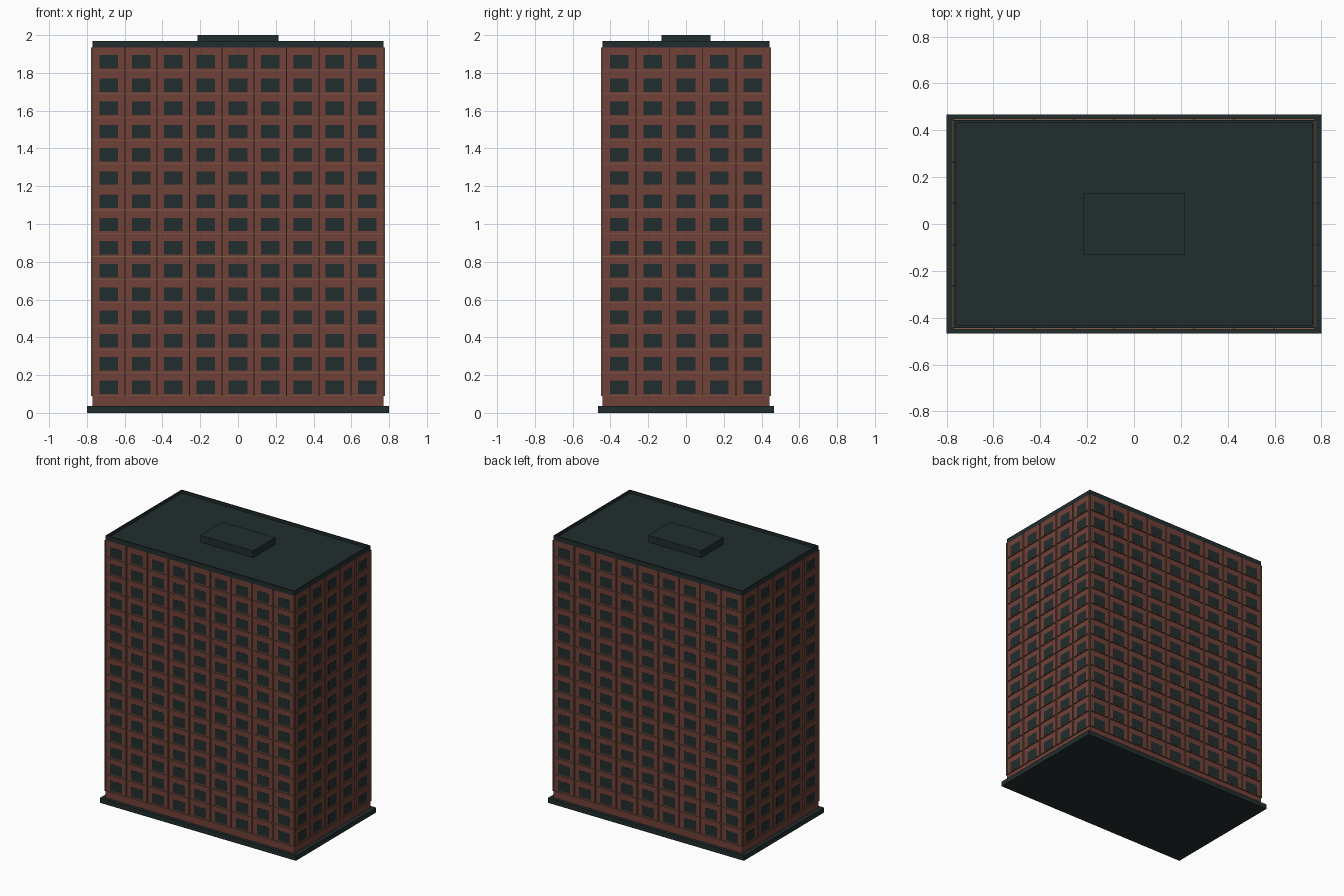
import bpy, bmesh
from mathutils import Matrix, Vector

if "Cube" in bpy.data.objects:
    bpy.data.objects.remove(bpy.data.objects["Cube"])


def material(name, rgb):
    m = bpy.data.materials.new(name)
    m.diffuse_color = (*rgb, 1)
    m.use_nodes = True
    m.node_tree.nodes["Principled BSDF"].inputs["Base Color"].default_value = m.diffuse_color
    return m


DARK = material("dark slate", (0.016, 0.027, 0.027))
BRICK = material("red brick", (0.165, 0.052, 0.041))
TAN = material("tan trim", (0.20, 0.12, 0.065))

HX, HY = 0.77, 0.443            # half size of the tower
Z0, FLOOR, FLOORS = 0.09, 0.123, 15


def boxes(name, mat, spans):
    """One object made of boxes, each given as (low corner, high corner)."""
    bm = bmesh.new()
    for lo, hi in spans:
        lo, hi = Vector(lo), Vector(hi)
        size = hi - lo
        bmesh.ops.create_cube(bm, size=1, matrix=Matrix.Translation((lo + hi) / 2)
                              @ Matrix.Diagonal((*size, 1)))
    mesh = bpy.data.meshes.new(name)
    bm.to_mesh(mesh)
    bm.free()
    mesh.materials.append(mat)
    ob = bpy.data.objects.new(name, mesh)
    bpy.context.collection.objects.link(ob)
    return ob


def on_wall(axis, side, a0, a1, z0, z1, depth):
    """Box standing out from a wall; axis is the wall's running direction."""
    half = HY if axis == 0 else HX
    d0, d1 = sorted((side * (half - 0.002), side * (half + depth)))
    if axis == 0:
        return (a0, d0, z0), (a1, d1, z1)
    return (d0, a0, z0), (d1, a1, z1)


# Ground slab, brick tower
boxes("ground_slab", DARK, [((-0.80, -0.467, 0), (0.80, 0.467, 0.036))])
boxes("tower", BRICK, [((-HX, -HY, 0.036), (HX, HY, 1.935))])

# Roof deck with a raised rim, and the low rooftop plant room
boxes("roof_deck", DARK, [((-HX, -HY, 1.935), (HX, HY, 1.95))])
t = 0.01
boxes("roof_rim", DARK,
      [((-HX, s * HY - (t if s > 0 else 0), 1.95), (HX, s * HY + (t if s < 0 else 0), 1.97))
       for s in (-1, 1)] +
      [((s * HX - (t if s > 0 else 0), -HY + t, 1.95), (s * HX + (t if s < 0 else 0), HY - t, 1.97))
       for s in (-1, 1)])
boxes("plant_room", DARK, [((-0.215, -0.13, 1.95), (0.215, 0.13, 2.0))])

# Windows and thin trim on all four walls
windows, ribs, ledges = [], [], []
for axis, half, bays in ((0, HX, 9), (1, HY, 5)):
    step = 2 * half / bays
    for side in (-1, 1):
        for i in range(bays + 1):
            a = -half + i * step
            ribs.append(on_wall(axis, side, a - 0.0025, a + 0.0025, Z0, 1.935, 0.008))
        for f in range(FLOORS):
            z = Z0 + f * FLOOR
            ledges.append(on_wall(axis, side, -half, half, z - 0.0015, z + 0.0015, 0.007))
            for i in range(bays):
                c = -half + (i + 0.5) * step
                windows.append(on_wall(axis, side, c - 0.049, c + 0.049,
                                       z + 0.011, z + 0.082, 0.001))
boxes("windows", DARK, windows)
boxes("vertical_trim", TAN, ribs)
boxes("floor_ledges", TAN, ledges)
